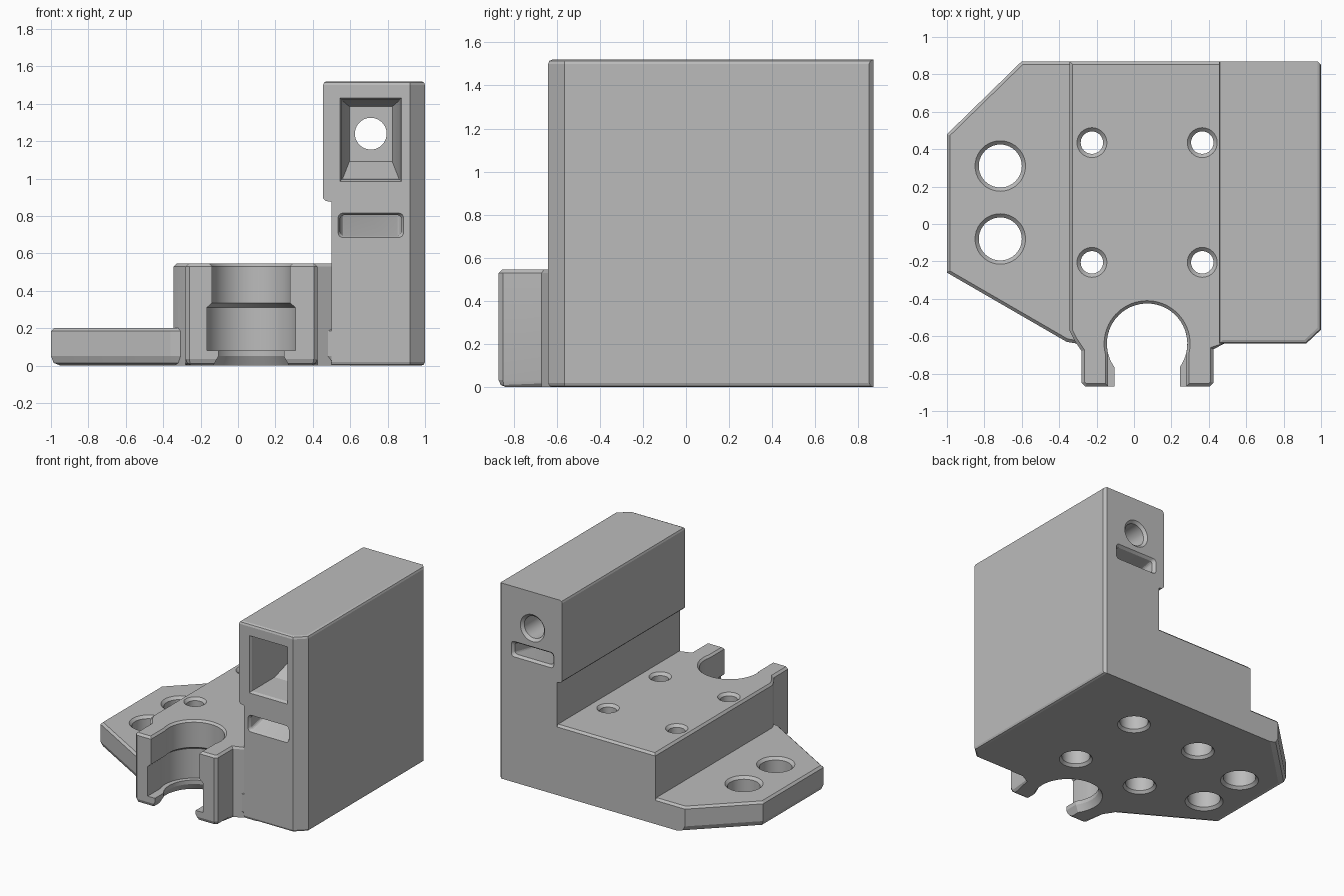
import bpy
import bmesh
from math import sin, cos, pi, sqrt, atan2, radians
from mathutils import Vector

cube = bpy.data.objects.get("Cube")
if cube:
    bpy.data.objects.remove(cube)

grey = bpy.data.materials.new("mid grey")
grey.use_nodes = True
COLOUR = (0.5, 0.5, 0.5, 1)
grey.diffuse_color = COLOUR
grey.node_tree.nodes["Principled BSDF"].inputs["Base Color"].default_value = COLOUR


def finish(name, bm):
    bmesh.ops.recalc_face_normals(bm, faces=bm.faces)
    mesh = bpy.data.meshes.new(name)
    bm.to_mesh(mesh)
    bm.free()
    mesh.materials.append(grey)
    obj = bpy.data.objects.new(name, mesh)
    bpy.context.collection.objects.link(obj)
    return obj


def loft(name, rings):
    """Closed solid through rings of equal point count."""
    bm = bmesh.new()
    rows = [[bm.verts.new(p) for p in ring] for ring in rings]
    n = len(rows[0])
    for a, b in zip(rows, rows[1:]):
        for i in range(n):
            j = (i + 1) % n
            bm.faces.new((a[i], a[j], b[j], b[i]))
    bm.faces.new(rows[0])
    bm.faces.new(rows[-1])
    return finish(name, bm)


def prism(name, outline, height, top, bottom, top_rule, bottom_rule):
    """Upright prism with chamfered top and bottom edges picked by rules."""
    bm = bmesh.new()
    face = bm.faces.new([bm.verts.new((x, y, 0)) for x, y in outline])
    lifted = bmesh.ops.extrude_face_region(bm, geom=[face])["geom"]
    bmesh.ops.translate(bm, vec=(0, 0, height),
                        verts=[v for v in lifted if isinstance(v, bmesh.types.BMVert)])
    bmesh.ops.recalc_face_normals(bm, faces=bm.faces)
    for z, size, rule in ((height, top, top_rule), (0, bottom, bottom_rule)):
        edges = [e for e in bm.edges
                 if all(abs(v.co.z - z) < 1e-4 for v in e.verts)
                 and rule((e.verts[0].co + e.verts[1].co) / 2)]
        bmesh.ops.bevel(bm, geom=edges, offset=size, segments=2 if size > 0.03 else 1,
                        profile=0.5, affect='EDGES', clamp_overlap=True)
    return finish(name, bm)


def combine(target, tool, operation):
    mod = target.modifiers.new(operation.lower(), 'BOOLEAN')
    mod.operation = operation
    mod.solver = 'EXACT'
    mod.object = tool
    bpy.context.view_layer.objects.active = target
    bpy.ops.object.modifier_apply(modifier=mod.name)
    bpy.data.objects.remove(tool)


def circle(x, y, z, r, n=40):
    return [(x + r * cos(2 * pi * i / n), y + r * sin(2 * pi * i / n), z) for i in range(n)]


def keyhole(z, r, w, cx=0.07, cy=-0.64, n=40):
    """Round socket outline with a mouth of half width w open to the front."""
    start = atan2(-sqrt(r * r - w * w), w)
    sweep = pi - 2 * start
    arc = [(cx + r * cos(start + sweep * i / n), cy + r * sin(start + sweep * i / n), z)
           for i in range(n + 1)]
    return arc + [(cx - w, -1, z), (cx + w, -1, z)]


def rect(x0, x1, z0, z1, y):
    return [(x0, y, z0), (x1, y, z0), (x1, y, z1), (x0, y, z1)]


def rounded_slot(cx, cz, y, hw, hh, r=0.025):
    corners = ((1, 1, 0), (-1, 1, 1), (-1, -1, 2), (1, -1, 3))
    return [(cx + sx * (hw - r) + r * cos((q + k / 4) * pi / 2), y,
             cz + sz * (hh - r) + r * sin((q + k / 4) * pi / 2))
            for sx, sz, q in corners for k in range(5)]


# Base plate
bracket = prism("bracket",
                [(-1, -0.26), (-0.36, -0.63), (-0.3, -0.64), (0.6, -0.64),
                 (0.6, 0.87), (-0.6, 0.87), (-1, 0.48)],
                0.2, 0.016, 0.05,
                lambda c: c.x < 0.55, lambda c: c.x < 0.55 and c.y < 0.86)

# Raised block with the two socket arms
block = prism("raised_block",
              [(-0.345, 0.87), (-0.345, -0.57), (-0.32, -0.62), (-0.28, -0.68),
               (-0.28, -0.85), (-0.26, -0.87), (0.405, -0.87), (0.425, -0.85),
               (0.425, -0.67), (0.5, -0.63), (0.6, -0.63), (0.6, 0.87)],
              0.545, 0.016, 0.055,
              lambda c: c.x < 0.5, lambda c: c.y < -0.66)

# Tall clamp wall, undercut on its inner side
wall = prism("tall_wall",
             [(0.455, -0.64), (0.92, -0.64), (1, -0.565), (1, 0.85), (0.98, 0.87), (0.455, 0.87)],
             1.52, 0.048, 0.05,
             lambda c: c.y < 0.86, lambda c: c.x > 0.5 and c.y < 0.86)
undercut = loft("undercut", [[(0.3, y, -0.1), (0.5, y, -0.1), (0.5, y, 0.875),
                              (0.47, y, 0.88), (0.445, y, 0.905), (0.3, y, 0.905)]
                             for y in (-1, 1)])
combine(wall, undercut, 'DIFFERENCE')
combine(bracket, block, 'UNION')
combine(bracket, wall, 'UNION')

# Stepped round socket between the arms
socket_steps = ((-0.06, 0.275, 0.235), (0.05, 0.215, 0.175), (0.08, 0.215, 0.175),
                (0.08, 0.25, 0.237), (0.31, 0.25, 0.237), (0.335, 0.215, 0.208),
                (0.53, 0.215, 0.208), (0.56, 0.245, 0.238))
combine(bracket, loft("socket", [keyhole(*s) for s in socket_steps]), 'DIFFERENCE')

# Bolt holes with counterbores from below
for x in (-0.225, 0.365):
    for y in (-0.205, 0.435):
        steps = ((-0.02, 0.135), (0.02, 0.1), (0.3, 0.1), (0.3, 0.06), (0.525, 0.06), (0.565, 0.1))
        combine(bracket, loft("bolt_hole", [circle(x, y, z, r) for z, r in steps]), 'DIFFERENCE')

# Large holes in the base plate
for y in (-0.08, 0.31):
    steps = ((-0.02, 0.155), (0.02, 0.115), (0.18, 0.115), (0.22, 0.155))
    combine(bracket, loft("plate_hole", [circle(-0.715, y, z, r) for z, r in steps]), 'DIFFERENCE')

# Tapered front pocket and the round passage behind it
pocket = loft("pocket", [rect(0.535, 0.885, 0.975, 1.44, -0.66), rect(0.555, 0.865, 0.995, 1.42, -0.62),
                         rect(0.56, 0.86, 1.0, 1.415, -0.35), rect(0.595, 0.825, 1.09, 1.385, -0.2)])
combine(bracket, pocket, 'DIFFERENCE')
passage = loft("passage", [[(x, y, z) for x, z, y in circle(0.71, 1.24, y, r)]
                           for y, r in ((-0.4, 0.085), (0.85, 0.085), (0.89, 0.125))])
combine(bracket, passage, 'DIFFERENCE')

# Strap slot rising from front to back
slot = loft("strap_slot", [rounded_slot(0.71, z, y, hw, hh) for y, z, hw, hh in
                           ((-0.66, 0.75, 0.185, 0.075), (-0.62, 0.75, 0.165, 0.055),
                            (0.85, 1.035, 0.165, 0.045), (0.89, 1.035, 0.2, 0.075))])
combine(bracket, slot, 'DIFFERENCE')

# Smooth curved walls, crisp edges
bpy.ops.object.select_all(action='DESELECT')
bracket.select_set(True)
bpy.context.view_layer.objects.active = bracket
bpy.ops.object.shade_smooth_by_angle(angle=radians(20))
